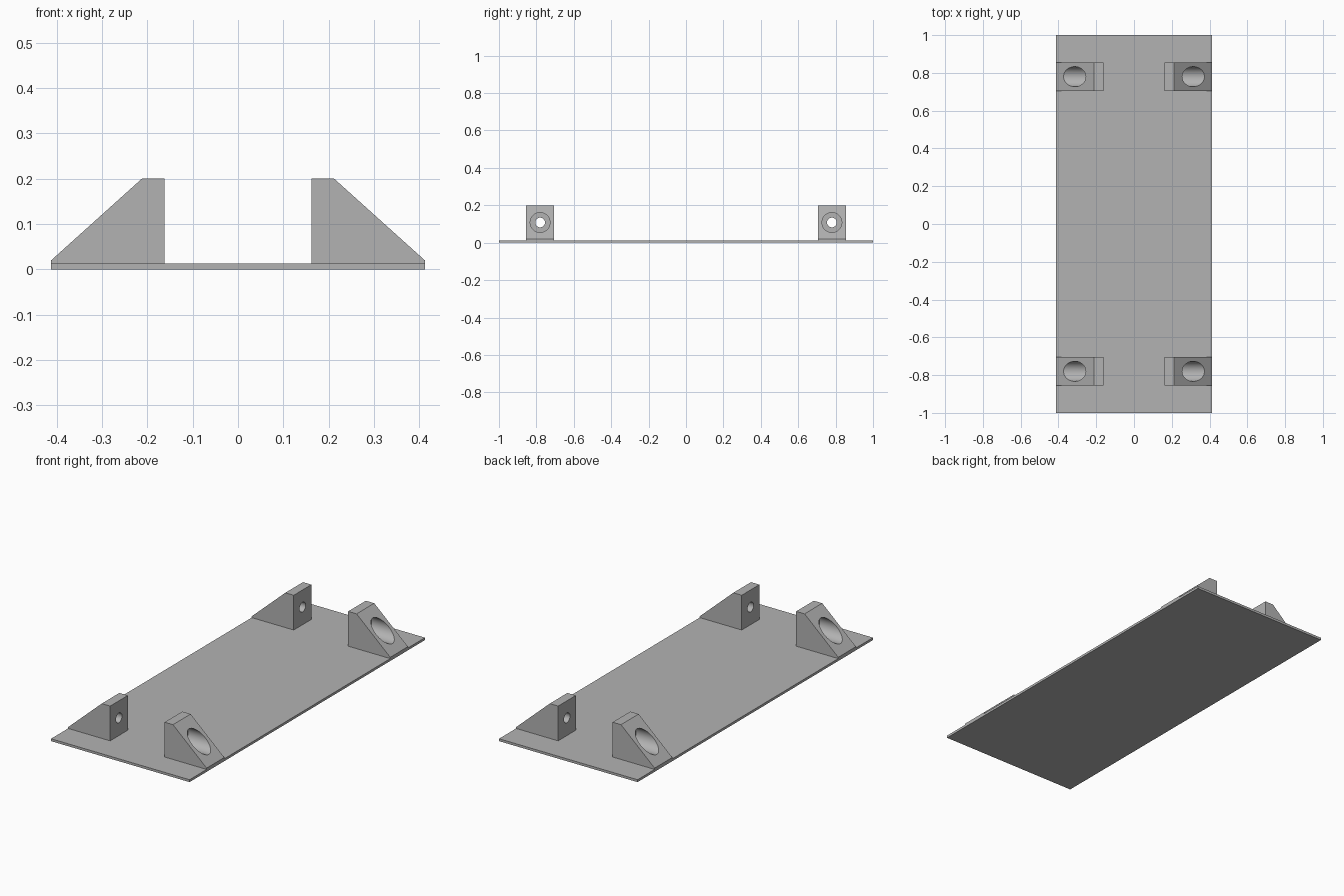
import bpy
import bmesh
from math import pi
from mathutils import Vector

cube = bpy.data.objects.get("Cube")
if cube:
    bpy.data.objects.remove(cube, do_unlink=True)

HALF_X, HALF_Y, PLATE_H = 0.412, 1.0, 0.013
INNER_X, CREST_X, TOP_Z, LIP_Z = 0.162, 0.212, 0.2, 0.02
BLOCK_W, BLOCK_Y, HOLE_Z = 0.15, 0.78, 0.108
BORE_R, BOLT_R = 0.053, 0.026

grey = bpy.data.materials.new("plain grey")
grey.use_nodes = True
colour = (0.45, 0.45, 0.45, 1)
grey.diffuse_color = colour
grey.node_tree.nodes["Principled BSDF"].inputs["Base Color"].default_value = colour


def extrude_profile(name, points, width):
    """Extrude an x-z outline along y, centred on y = 0."""
    bm = bmesh.new()
    face = bm.faces.new([bm.verts.new((x, -width / 2, z)) for x, z in points])
    new = bmesh.ops.extrude_face_region(bm, geom=[face])["geom"]
    bmesh.ops.translate(bm, vec=Vector((0, width, 0)),
                        verts=[v for v in new if isinstance(v, bmesh.types.BMVert)])
    bmesh.ops.recalc_face_normals(bm, faces=bm.faces)
    mesh = bpy.data.meshes.new(name)
    bm.to_mesh(mesh)
    bm.free()
    mesh.materials.append(grey)
    obj = bpy.data.objects.new(name, mesh)
    bpy.context.collection.objects.link(obj)
    return obj


def drill(obj, radius, x0, x1):
    """Cut a round hole along x."""
    bpy.ops.mesh.primitive_cylinder_add(
        vertices=48, radius=radius, depth=x1 - x0,
        location=((x0 + x1) / 2, 0, HOLE_Z), rotation=(0, pi / 2, 0))
    cutter = bpy.context.object
    cutter.hide_render = True
    cutter.data.materials.append(grey)
    mod = obj.modifiers.new("hole", "BOOLEAN")
    mod.operation, mod.solver, mod.object = "DIFFERENCE", "EXACT", cutter
    bpy.context.view_layer.objects.active = obj
    bpy.ops.object.modifier_apply(modifier=mod.name)
    bpy.data.objects.remove(cutter, do_unlink=True)


# Base plate
extrude_profile("base_plate", [(-HALF_X, 0), (HALF_X, 0), (HALF_X, PLATE_H),
                               (-HALF_X, PLATE_H)], 2 * HALF_Y)

# Wedge bracket with a counterbored bolt hole
bracket = extrude_profile("front_left_bracket", [
    (INNER_X, PLATE_H), (HALF_X, PLATE_H), (HALF_X, LIP_Z),
    (CREST_X, TOP_Z), (INNER_X, TOP_Z)], BLOCK_W)
drill(bracket, BORE_R, CREST_X, HALF_X + 0.1)
drill(bracket, BOLT_R, INNER_X - 0.1, CREST_X + 0.02)
bpy.ops.object.select_all(action="DESELECT")
bracket.select_set(True)
bpy.context.view_layer.objects.active = bracket
bpy.ops.object.shade_smooth_by_angle(angle=pi / 6)
bracket.location.y = -BLOCK_Y

# Remaining brackets, turned to face outwards
for name, y, turn in (("back_left_bracket", BLOCK_Y, 0),
                      ("front_right_bracket", -BLOCK_Y, pi),
                      ("back_right_bracket", BLOCK_Y, pi)):
    twin = bracket.copy()
    twin.name = name
    twin.location.y = y
    twin.rotation_euler.z = turn
    bpy.context.collection.objects.link(twin)
